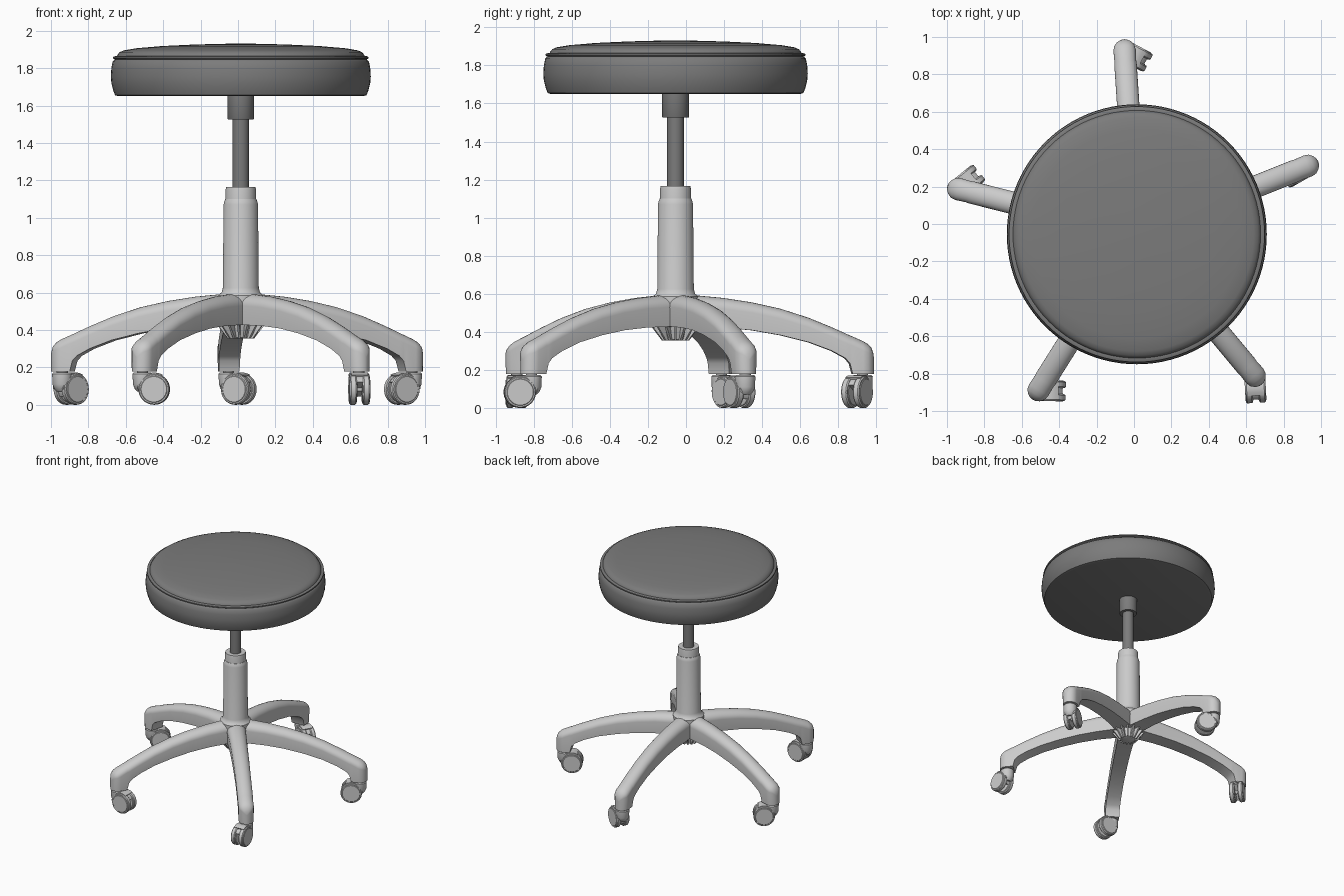
import bpy, bmesh
from math import sin, cos, pi, radians
from mathutils import Matrix, Vector

if "Cube" in bpy.data.objects:
    bpy.data.objects.remove(bpy.data.objects["Cube"])

CX, CY = 0.015, -0.055            # column axis
dark = bpy.data.materials.new("dark_grey")
dark.diffuse_color = (0.2, 0.2, 0.2, 1)
dark.use_nodes = True
dark.node_tree.nodes["Principled BSDF"].inputs["Base Color"].default_value = dark.diffuse_color


def make(name, bm, matrix, angle=35, mat=None):
    bmesh.ops.recalc_face_normals(bm, faces=bm.faces)
    me = bpy.data.meshes.new(name)
    bm.to_mesh(me)
    bm.free()
    ob = bpy.data.objects.new(name, me)
    bpy.context.collection.objects.link(ob)
    ob.matrix_world = matrix
    if mat:
        me.materials.append(mat)
    bpy.ops.object.select_all(action='DESELECT')
    ob.select_set(True)
    bpy.context.view_layer.objects.active = ob
    bpy.ops.object.shade_smooth_by_angle(angle=radians(angle))
    return ob


def loft(bm, rings):
    rows = [[bm.verts.new(p) for p in ring] for ring in rings]
    for a, b in zip(rows, rows[1:]):
        n = len(a)
        for i in range(n):
            bm.faces.new((a[i], a[(i + 1) % n], b[(i + 1) % n], b[i]))
    bm.faces.new(rows[0])
    bm.faces.new(rows[-1])


def lathe(name, profile, matrix, n=48, mat=None):
    bm = bmesh.new()
    loft(bm, [[(r * cos(2 * pi * i / n), r * sin(2 * pi * i / n), z)
               for i in range(n)] for r, z in profile])
    return make(name, bm, matrix, mat=mat)


def extrude_xz(name, outline, width, matrix):
    bm = bmesh.new()
    loft(bm, [[(x, y, z) for x, z in outline] for y in (-width / 2, width / 2)])
    return make(name, bm, matrix)


axis = Matrix.Translation((CX, CY, 0))

# Seat: side band, piping and domed cushion
lathe("seat", [(0.655, 1.65), (0.672, 1.655), (0.682, 1.68), (0.692, 1.72), (0.695, 1.755),
               (0.692, 1.80), (0.685, 1.835), (0.678, 1.842), (0.673, 1.846), (0.684, 1.852),
               (0.683, 1.860), (0.672, 1.864), (0.662, 1.864), (0.659, 1.872), (0.648, 1.885),
               (0.625, 1.895), (0.56, 1.906), (0.42, 1.918), (0.25, 1.926), (0.1, 1.930),
               (0.01, 1.931)], axis, 96, dark)

# Column from seat to base
lathe("seat_collar", [(0.068, 1.525), (0.071, 1.53), (0.071, 1.655)], axis, mat=dark)
lathe("gas_piston", [(0.044, 1.10), (0.044, 1.54)], axis, mat=dark)
lathe("column_cap", [(0.081, 1.05), (0.081, 1.15), (0.078, 1.165), (0.045, 1.165)], axis)
lathe("column", [(0.10, 0.43), (0.118, 0.45), (0.12, 0.585), (0.103, 0.60), (0.096, 0.625),
                 (0.092, 1.07), (0.089, 1.085), (0.083, 1.10), (0.06, 1.105)], axis)

# Finned cone under the hub
lathe("hub_cone", [(0.05, 0.355), (0.06, 0.36), (0.085, 0.44)], axis)
for i in range(15):
    extrude_xz("hub_fin", [(0.03, 0.355), (0.072, 0.355), (0.13, 0.43), (0.11, 0.45), (0.03, 0.45)],
               0.012, axis @ Matrix.Rotation(i * 2 * pi / 15, 4, 'Z'))

# Leg stations: distance, top, underside, half width
STATIONS = [(0.0, .595, .425, .075), (.1, .592, .427, .073), (.25, .578, .422, .067),
            (.4, .555, .408, .064), (.55, .522, .382, .062), (.7, .474, .345, .06),
            (.82, .425, .30, .06), (.89, .394, .262, .06), (.915, .382, .235, .06),
            (.93, .376, .178, .058), (.985, .352, .178, .06), (1.012, .336, .178, .054),
            (1.032, .315, .178, .037), (1.042, .285, .178, .018), (1.045, .26, .178, .004)]


def section(r, top, low, w):
    arc = [(r, w * cos(pi * k / 12), top - 0.85 * w + 0.85 * w * sin(pi * k / 12))
           for k in range(13)]
    return [(r, w * 0.95, low)] + arc + [(r, -w * 0.95, low)]


def wheel(bm, y0, y1):
    prof = [(.068, y0), (.071, y0 + .003), (.078, y0 + .003), (.083, y0 + .009),
            (.083, y1 - .009), (.078, y1 - .003), (.071, y1 - .003), (.068, y1)]
    n = 40
    loft(bm, [[(r * cos(2 * pi * i / n), y, r * sin(2 * pi * i / n)) for i in range(n)]
              for r, y in prof])


def caster(pos, heading):
    m = Matrix.Translation((pos.x, pos.y, 0)) @ Matrix.Rotation(radians(heading), 4, 'Z')
    hub = m @ Matrix.Translation((0.062, 0, 0.083))
    bm = bmesh.new()
    wheel(bm, 0.014, 0.056)
    wheel(bm, -0.056, -0.014)
    make("caster_wheels", bm, hub)
    # Hood arching over the wheels and web between them
    angles = [radians(60 + 12 * k) for k in range(11)]
    outer = [(.089 * cos(a), .089 * sin(a)) for a in angles]
    inner = [(.078 * cos(a), .078 * sin(a)) for a in reversed(angles)]
    extrude_xz("caster_hood", outer + inner, 0.09, hub)
    web = [(.075 * cos(radians(a)), .075 * sin(radians(a))) for a in range(30, 220, 10)]
    extrude_xz("caster_web", web, 0.034, hub)
    # Swivel stem and axle
    lathe("caster_stem", [(.028, .07), (.042, .085), (.052, .11), (.054, .165), (.048, .172),
                          (.03, .172), (.03, .19)], m, 32)
    lathe("caster_axle", [(.015, -.03), (.015, .03)], hub @ Matrix.Rotation(pi / 2, 4, 'X'), 16)


# Five legs, each with a caster swivelled its own way
for k, heading in enumerate((-28, 39, -2, -87, 210)):
    turn = axis @ Matrix.Rotation(radians(93.8 + 72 * k), 4, 'Z')
    bm = bmesh.new()
    loft(bm, [section(*s) for s in STATIONS])
    make("base_leg", bm, turn, 40)
    caster(turn @ Vector((0.985, 0, 0)), heading)
